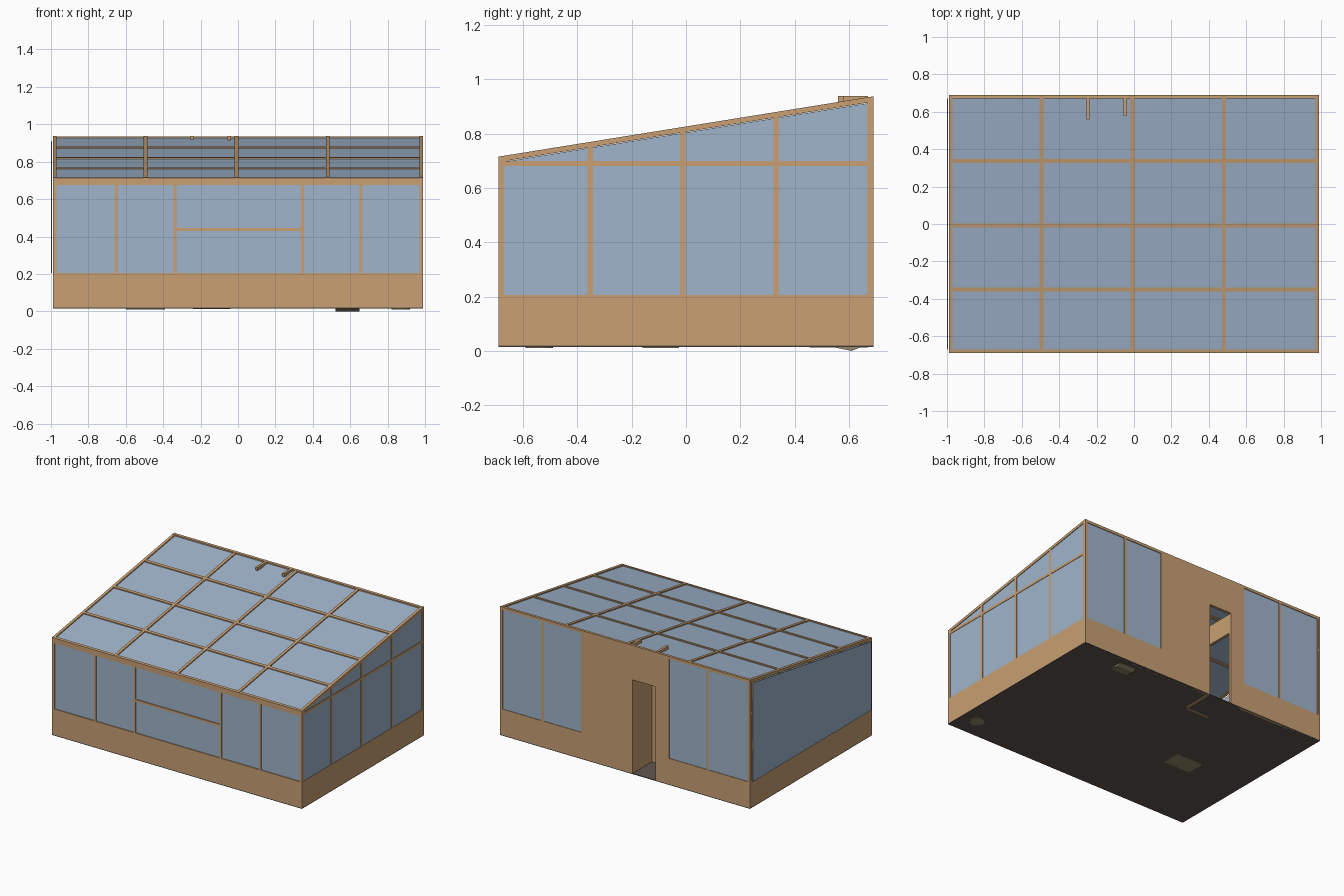
import bpy, bmesh, math

if "Cube" in bpy.data.objects:
    bpy.data.objects.remove(bpy.data.objects["Cube"])


def material(name, rgb):
    m = bpy.data.materials.new(name)
    m.diffuse_color = (*rgb, 1)
    m.use_nodes = True
    m.node_tree.nodes["Principled BSDF"].inputs["Base Color"].default_value = m.diffuse_color
    return m


WOOD = material("wood", (0.58, 0.35, 0.17))
GLASS = material("glass", (0.35, 0.46, 0.60))
FLOOR = material("floor", (0.12, 0.09, 0.08))
OLIVE = material("olive", (0.30, 0.26, 0.14))


def finish(name, bm, mat):
    bmesh.ops.recalc_face_normals(bm, faces=bm.faces)
    me = bpy.data.meshes.new(name)
    bm.to_mesh(me)
    bm.free()
    me.materials.append(mat)
    ob = bpy.data.objects.new(name, me)
    bpy.context.collection.objects.link(ob)
    return ob


def prism(name, x0, x1, profile, mat):
    """Extrude a (y, z) outline from x0 to x1."""
    bm = bmesh.new()
    f = bm.faces.new([bm.verts.new((x0, y, z)) for y, z in profile])
    ext = bmesh.ops.extrude_face_region(bm, geom=[f])
    for v in ext["geom"]:
        if isinstance(v, bmesh.types.BMVert):
            v.co.x = x1
    return finish(name, bm, mat)


def box(name, x0, x1, y0, y1, z0, z1, mat=WOOD):
    return prism(name, x0, x1, [(y0, z0), (y1, z0), (y1, z1), (y0, z1)], mat)


def disc(name, x, y, r, z0, z1, mat):
    bm = bmesh.new()
    bmesh.ops.create_cone(bm, cap_ends=True, segments=20, radius1=r, radius2=r, depth=z1 - z0)
    bmesh.ops.translate(bm, verts=bm.verts, vec=(x, y, (z0 + z1) / 2))
    return finish(name, bm, mat)


X, Y, T = 0.99, 0.69, 0.02
BASE, SILL, EAVE, RAIL = 0.015, 0.205, 0.695, 0.68


def roof(y):
    return 0.715 + (y + Y) * 0.222 / (2 * Y)


def sloped(name, x0, x1, y0, y1, top, bottom, mat):
    """Piece lying in the roof plane, top and bottom given as offsets."""
    prism(name, x0, x1, [(y0, roof(y0) + bottom), (y1, roof(y1) + bottom),
                         (y1, roof(y1) + top), (y0, roof(y0) + top)], mat)


# floor and low front wall
box("floor", -X, X, -Y, Y, BASE, BASE + 0.005, FLOOR)
box("front_low_wall", -X, X, -Y, -Y + T, BASE, SILL)

# front window posts, rails and glass
for x in (-0.981, -0.65, -0.337, 0.345, 0.657, 0.981):
    w = 0.009 if abs(x) > 0.9 else 0.008
    box("front_post", x - w, x + w, -Y, -Y + T, SILL, RAIL)
box("front_top_rail", -X, X, -Y, -Y + T, RAIL - 0.005, EAVE)
box("front_mid_rail", -0.337, 0.345, -Y, -Y + T, 0.43, 0.446)
box("front_glass", -X + 0.01, X - 0.01, -Y + 0.007, -Y + 0.012, SILL, RAIL, GLASS)

# side walls: low wall, posts, rail and sloped glass
for s, side in ((1, "right"), (-1, "left")):
    xo, xi = s * X, s * (X - T)
    box(side + "_low_wall", xi, xo, -Y, Y, BASE, SILL)
    for y in (-0.68, -0.353, -0.012, 0.333, 0.679):
        a, b = max(y - 0.01, -Y), min(y + 0.01, Y)
        prism(side + "_post", xi, xo, [(a, SILL), (b, SILL), (b, roof(b) - T),
                                       (a, roof(a) - T)], WOOD)
    box(side + "_rail", xi, xo, -Y, Y, RAIL, RAIL + 0.018)
    g = s * (X - 0.008) if s > 0 else -1.0
    prism(side + "_glass", g, g + 0.005, [(-0.67, SILL), (0.67, SILL),
          (0.67, roof(0.67) - 0.022), (-0.67, roof(-0.67) - 0.022)], GLASS)

# back wall around two mirrored window pairs and a doorway
DL, DR, HEAD, WIN = -0.24, -0.06, 0.69, 0.922
box("back_wall_right_of_door", DR, 0.35, Y - T, Y, BASE, 0.935)
box("back_wall_left_of_door", -0.35, DL, Y - T, Y, BASE, 0.935)
box("door_lintel", DL, DR, Y - T, Y, HEAD, 0.935)
for s in (1, -1):
    box("back_low_wall", s * 0.35, s * X, Y - T, Y, BASE, SILL)
    box("back_header", s * 0.35, s * X, Y - T, Y, WIN, 0.935)
    box("back_mullion", s * 0.644, s * 0.66, Y - T, Y, SILL, WIN)
    box("back_corner_post", s * 0.976, s * X, Y - T, Y, SILL, WIN)
    box("back_glass", s * 0.35, s * 0.98, Y - 0.01, Y - 0.004, SILL, WIN, GLASS)

# entrance lobby behind the doorway
box("lobby_side_wall", DR, DR + T, 0.47, Y - T, BASE - 0.003, HEAD)
box("lobby_side_header", DL - T, DL, 0.47, Y - T, 0.55, HEAD)
box("lobby_end_wall", DL, DR, 0.455, 0.47, BASE - 0.003, HEAD)
for x, y in ((-0.246, 0.56), (-0.047, 0.58)):
    box("lobby_roof_strut", x - 0.009, x + 0.009, y, 0.67, 0.915, 0.938)

# roof rafters, purlins and glass
for x in (-0.98, -0.495, -0.008, 0.48, 0.98):
    sloped("rafter", x - 0.01, x + 0.01, -Y, Y, 0, -T, WOOD)
for y in (-0.682, -0.35, -0.008, 0.337, 0.68):
    sloped("purlin", -X, X, max(y - 0.01, -Y), min(y + 0.01, Y), -0.001, -T, WOOD)
sloped("roof_glass", -X + 0.01, X - 0.01, -Y + 0.002, Y - 0.01, -0.008, -0.013, GLASS)

# interior items showing under the floor
box("floor_mat", -0.6, -0.39, -0.16, -0.025, 0.011, 0.023, OLIVE)
disc("pot_base", 0.87, -0.54, 0.05, 0.011, 0.03, OLIVE)
prism("tilted_tray", 0.52, 0.65, [(0.52, 0.018), (0.61, 0.0), (0.64, 0.012), (0.64, 0.025),
                                  (0.52, 0.025)], OLIVE)
